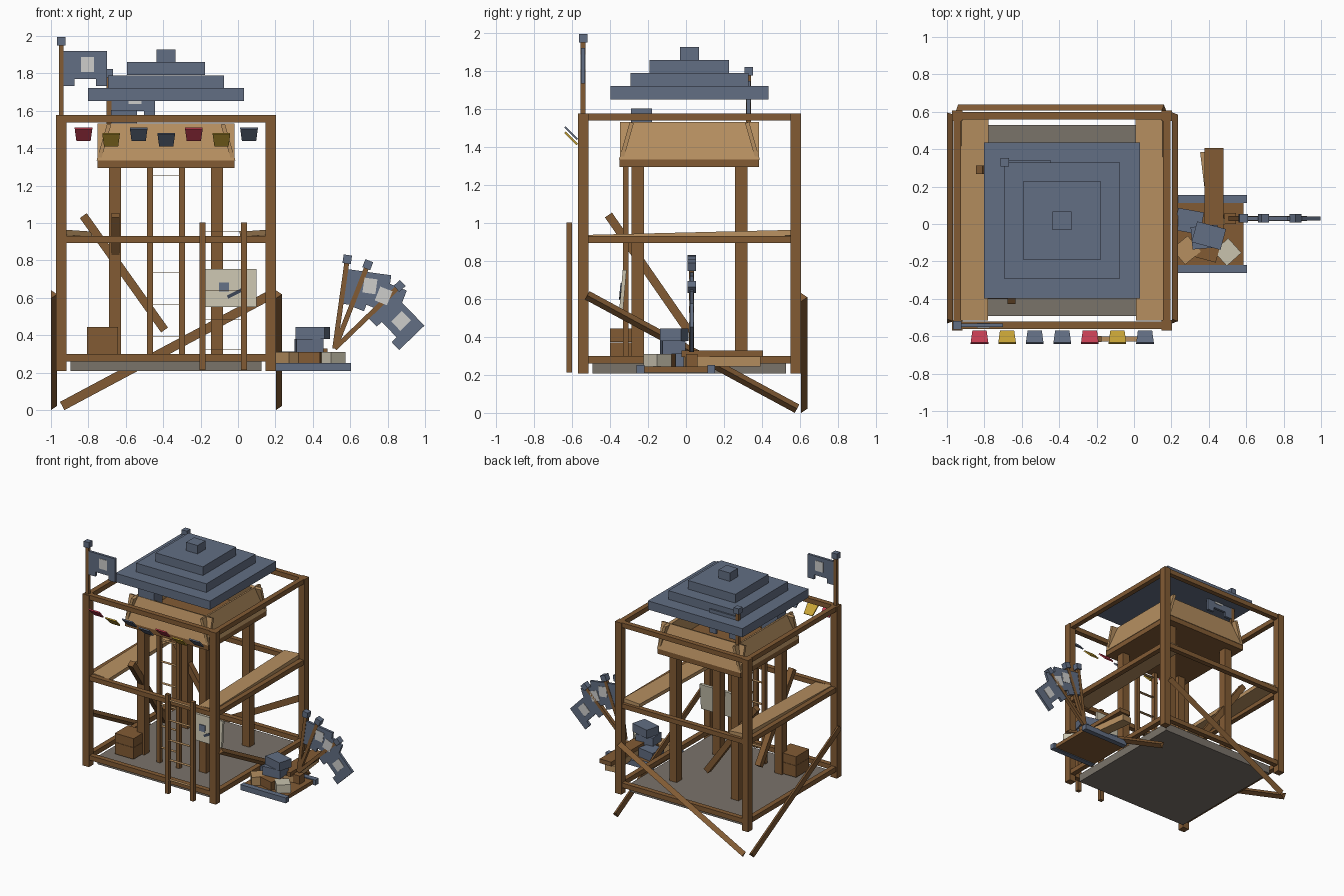
import bpy, bmesh, math
from mathutils import Matrix, Vector, Euler

if "Cube" in bpy.data.objects:
    bpy.data.objects.remove(bpy.data.objects["Cube"])

R = math.radians
DROP = Matrix.Translation((0, 0, -0.006))


def mat(name, r, g, b):
    m = bpy.data.materials.new(name)
    lin = [(c / 255 / 12.92 if c < 11 else ((c / 255 + 0.055) / 1.055) ** 2.4) for c in (r, g, b)]
    m.diffuse_color = (*lin, 1)
    m.use_nodes = True
    m.node_tree.nodes["Principled BSDF"].inputs["Base Color"].default_value = m.diffuse_color
    return m


WOOD = mat("wood brown", 130, 91, 52)
TAN = mat("light tan wood", 182, 143, 96)
SLATE = mat("slate blue", 98, 110, 131)
CREAM = mat("cream", 200, 194, 174)
PALE = mat("pale grey", 205, 205, 203)
GREY = mat("stone grey", 122, 115, 106)
RED = mat("red", 200, 64, 84)
GOLD = mat("gold", 200, 164, 54)
DARK = mat("dark slate", 58, 68, 84)


def make(name, bm, m, matrix):
    bm.transform(DROP @ matrix)
    bmesh.ops.recalc_face_normals(bm, faces=bm.faces)
    me = bpy.data.meshes.new(name)
    bm.to_mesh(me)
    bm.free()
    me.materials.append(m)
    ob = bpy.data.objects.new(name, me)
    bpy.context.collection.objects.link(ob)
    return ob


def box(name, c, s, m, rot=(0, 0, 0), M=Matrix()):
    bm = bmesh.new()
    bmesh.ops.create_cube(bm, size=1)
    loc = Matrix.Translation(c) @ Euler([R(a) for a in rot]).to_matrix().to_4x4()
    return make(name, bm, m, M @ loc @ Matrix.Diagonal((*s, 1)))


def span(name, x, y, z, m):
    """Box from its extents on each axis."""
    lo, hi = Vector((x[0], y[0], z[0])), Vector((x[1], y[1], z[1]))
    return box(name, (lo + hi) / 2, hi - lo, m)


def plate(name, pts, t, m, M):
    """Polygon in the xz plane, thickness t along y."""
    bm = bmesh.new()
    f = bm.faces.new([bm.verts.new((x, -t / 2, z)) for x, z in pts])
    ext = bmesh.ops.extrude_face_region(bm, geom=[f])
    bmesh.ops.translate(bm, vec=(0, t, 0), verts=[v for v in ext["geom"] if isinstance(v, bmesh.types.BMVert)])
    return make(name, bm, m, M)


def tri_brace(name, p0, p1, n, w=0.05, d=0.033):
    """Three-sided brace, flat face on the line p0-p1, ridge towards n."""
    p0, p1, n = Vector(p0), Vector(p1), Vector(n)
    u = (p1 - p0).normalized().cross(n) * w / 2
    bm = bmesh.new()
    a, b = [[bm.verts.new(e + o) for o in (u, -u, n * d)] for e in (p0, p1)]
    bm.faces.new(a)
    bm.faces.new(b)
    for i in range(3):
        j = (i + 1) % 3
        bm.faces.new((a[i], a[j], b[j], b[i]))
    make(name, bm, WOOD, Matrix())


CX, CY, H = -0.385, 0.018, 0.56

# Outer frame: corner posts and three rings of beams
for sx in (-1, 1):
    for sy in (-1, 1):
        box("corner_post", (CX + sx * H, CY + sy * H, 0.8985), (0.056, 0.056, 1.369), WOOD)
        box("tower_leg", (CX + sx * 0.273, CY + sy * 0.273, 0.80), (0.065, 0.065, 1.04), WOOD)
for z in (0.286, 0.919, 1.564):
    for s in (-1, 1):
        box("frame_beam_x", (CX, CY + s * H, z), (2 * H, 0.04, 0.038), WOOD)
        box("frame_beam_y", (CX + s * H, CY, z), (0.04, 2 * H, 0.038), WOOD)
box("floor_slab", (CX, CY, 0.246), (1.02, 1.02, 0.064), GREY)

# Outside braces reaching to the ground
for x in (-1.0, 0.202):
    tri_brace("side_brace", (x, -0.52, 0.625), (x, 0.585, 0.028), (1, 0, 0))
tri_brace("back_brace", (0.16, 0.606, 0.615), (-0.94, 0.606, 0.028), (0, 1, 0))

# Side walkways, tilted slightly
for s in (-1, 1):
    box("walkway", (CX + s * 0.468, CY + 0.01, 0.937), (0.145, 1.09, 0.03), TAN, (1.4, s * -4, 0))

# Leaning braces on the tower legs
box("leg_brace_side", (-0.655, -0.195, 0.74), (0.045, 0.045, 0.75), WOOD, (34.7, 0, 0))
box("leg_brace_back", (-0.61, 0.29, 0.74), (0.045, 0.045, 0.75), WOOD, (0, -35.4, 0))

# Lookout basket: floor and four boards leaning inward
box("basket_floor", (CX, CY, 1.323), (0.735, 0.735, 0.046), WOOD)
for i in range(4):
    spin = Matrix.Translation((CX, CY, 0)) @ Matrix.Rotation(i * math.pi / 2, 4, "Z")
    box("basket_wall", (0, -0.332, 1.437), (0.733, 0.022, 0.205), TAN, (-16, 0, 0), spin)
span("basket_chest", (-0.68, -0.54), (-0.29, -0.18), (1.345, 1.61), SLATE)

# Stepped roof
for half, z in ((0.417, 1.658), (0.31, 1.727), (0.209, 1.797), (0.05, 1.864)):
    box("roof_tier", (CX, CY, z + 0.0345), (2 * half, 2 * half, 0.069), SLATE)


# Flags on poles
def flag(base, length, tilt=0):
    M = Matrix.Translation(base) @ Matrix.Rotation(R(tilt), 4, "Y")
    L = length
    box("flag_pole", (0, 0, (L - 0.045) / 2), (0.026, 0.026, L - 0.045), WOOD, M=M)
    box("pole_finial", (0, 0, L - 0.023), (0.045, 0.045, 0.046), SLATE, M=M)
    t, b, n = L - 0.075, L - 0.262, L - 0.225
    plate("flag_cloth", [(0.013, t), (0.245, t), (0.245, b), (0.187, b), (0.187, n), (0.072, n),
                         (0.072, b), (0.013, b)], 0.02, SLATE, M)
    box("flag_patch", (0.14, 0, L - 0.147), (0.07, 0.026, 0.08), PALE, M=M)


flag((-0.945, -0.542, 1.58), 0.422)
flag((-0.69, 0.33, 1.34), 0.489)
for tilt in (8, 21.5, 46):
    flag((0.517, 0.03, 0.335), 0.505, tilt)


# Ladders with thin flat rungs
def ladder(x0, x1, y, z0, z1, n):
    for x in (x0, x1):
        box("ladder_rail", (x, y, (z0 + z1) / 2), (0.033, 0.03, z1 - z0), WOOD)
    for i in range(n):
        z = z0 + (z1 - z0) * (i + 0.7) / n
        box("ladder_rung", ((x0 + x1) / 2, y, z), (x1 - x0, 0.026, 0.002), TAN)


ladder(-0.471, -0.299, -0.318, 0.28, 1.31, 6)
ladder(-0.189, 0.032, -0.615, 0.22, 1.01, 5)

# Notice board on the front leg
S = Matrix.Translation((-0.038, -0.332, 0.658)) @ Matrix.Rotation(R(-5), 4, "X")
box("notice_board", (0, 0, 0), (0.275, 0.02, 0.203), CREAM, M=S)
box("notice_square", (-0.037, -0.012, 0.005), (0.052, 0.008, 0.05), SLATE, M=S)
box("notice_stroke", (0.02, -0.012, -0.03), (0.085, 0.008, 0.018), DARK, (0, -27, 0), S)

# Bunting along the front
for i, m in enumerate((RED, GOLD, SLATE, SLATE, RED, GOLD, SLATE)):
    low = i % 2
    M = Matrix.Translation((-0.826 + i * 0.1475, -0.605, 1.452 if low else 1.48)) @ Matrix.Rotation(R(45), 4, "X")
    plate("bunting_flag", [(-0.047, 0.046), (0.047, 0.046), (0.038, -0.046), (-0.038, -0.046)], 0.01, m, M)

# Stacked crates on the floor
for z in (0.285, 0.379):
    span("floor_crate", (-0.807, -0.642), (-0.40, -0.235), (z, z + 0.071 if z > 0.3 else 0.377), WOOD)

# Loading platform with edge rails
span("loading_deck", (0.203, 0.585), (-0.225, 0.12), (0.22, 0.25), WOOD)
for y in (-0.24, 0.133):
    span("deck_rail", (0.203, 0.605), (y - 0.021, y + 0.021), (0.214, 0.257), SLATE)

# Cargo on the platform
for name, c, s, m, a in (
    ("tan_crate", (0.28, -0.14, 0.283), (0.11, 0.11, 0.066), TAN, 40),
    ("wood_crate", (0.385, -0.13, 0.283), (0.14, 0.12, 0.066), WOOD, -15),
    ("cream_crate", (0.50, -0.15, 0.283), (0.105, 0.105, 0.066), CREAM, 42),
    ("slate_crate_low", (0.295, 0.015, 0.285), (0.14, 0.12, 0.07), SLATE, -10),
    ("wood_crate_back", (0.515, 0.03, 0.283), (0.06, 0.06, 0.066), WOOD, 0),
    ("slate_crate_mid", (0.38, -0.07, 0.35), (0.145, 0.12, 0.07), SLATE, 5),
    ("slate_crate_top", (0.40, -0.062, 0.418), (0.16, 0.115, 0.066), SLATE, -15),
    ("plank_low", (0.42, 0.19, 0.275), (0.085, 0.40, 0.05), TAN, 7),
    ("plank_top", (0.428, 0.19, 0.318), (0.102, 0.43, 0.034), WOOD, 0),
):
    box(name, c, s, m, (0, 0, a))
